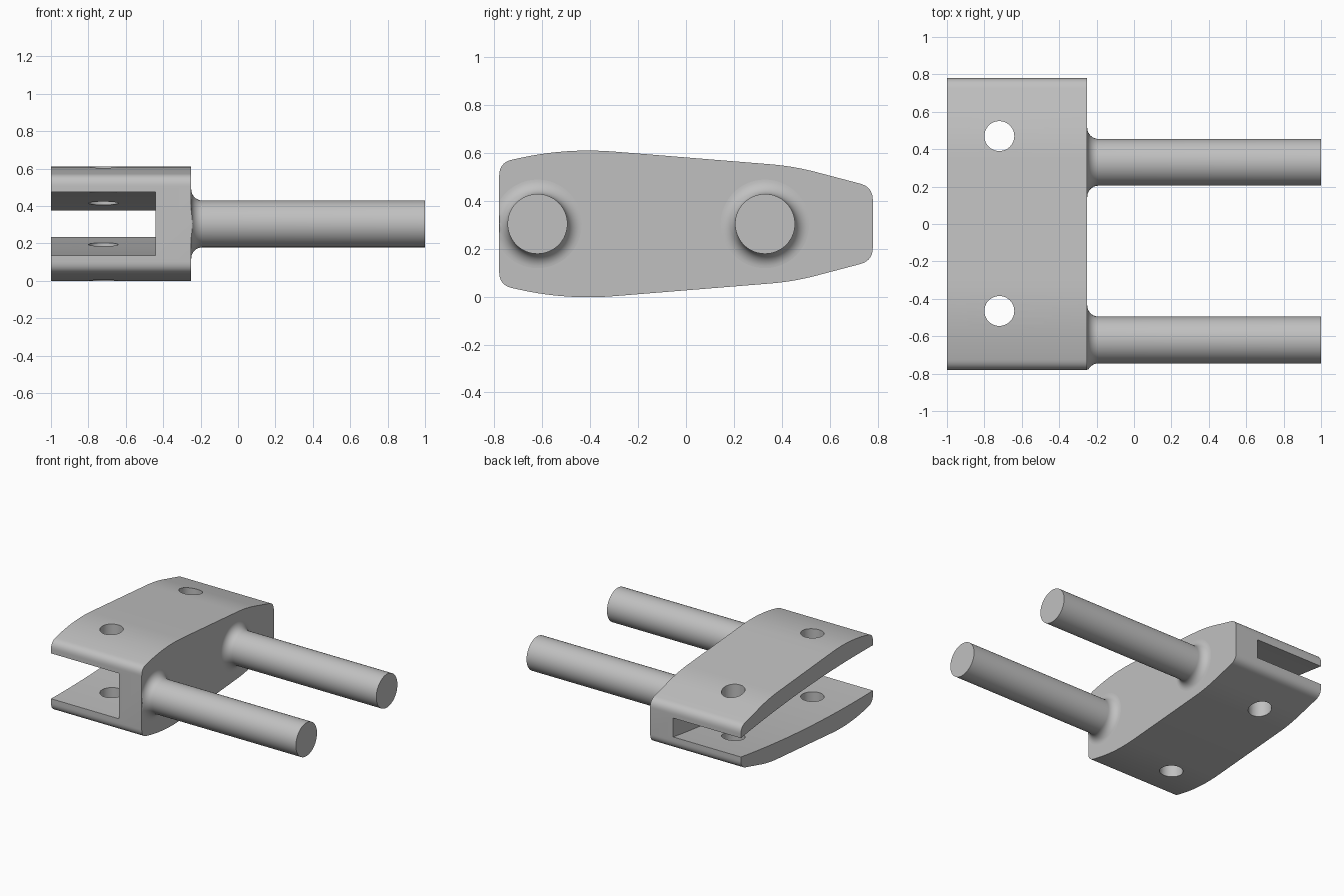
import bpy, bmesh, math
from mathutils import Vector

old = bpy.data.objects.get("Cube")
if old:
    bpy.data.objects.remove(old)

MID = 0.304            # height of the symmetry plane
BACK_FACE = -0.25      # side of the block that carries the pins

grey = bpy.data.materials.new("plain_grey")
grey.use_nodes = True
colour = (0.53, 0.53, 0.53, 1)
grey.diffuse_color = colour
grey.node_tree.nodes["Principled BSDF"].inputs["Base Color"].default_value = colour


def finish(name, bm):
    bmesh.ops.recalc_face_normals(bm, faces=bm.faces)
    mesh = bpy.data.meshes.new(name)
    bm.to_mesh(mesh)
    bm.free()
    mesh.materials.append(grey)
    obj = bpy.data.objects.new(name, mesh)
    bpy.context.collection.objects.link(obj)
    return obj


def select(obj):
    bpy.ops.object.select_all(action="DESELECT")
    obj.select_set(True)
    bpy.context.view_layer.objects.active = obj


def rounded(corners, steps=10):
    """Replace each (y, z, cut) corner of an outline with a smooth curve."""
    pts = []
    for i, (y, z, cut) in enumerate(corners):
        c = Vector((y, z))
        before = Vector(corners[i - 1][:2])
        after = Vector(corners[(i + 1) % len(corners)][:2])
        a = c + (before - c).normalized() * cut
        b = c + (after - c).normalized() * cut
        for k in range(steps + 1):
            t = k / steps
            pts.append(a * (1 - t) ** 2 + c * 2 * t * (1 - t) + b * t * t)
    return pts


def prism(name, outline, x0, x1):
    bm = bmesh.new()
    face = bm.faces.new([bm.verts.new((x0, y, z)) for y, z in outline])
    ext = bmesh.ops.extrude_face_region(bm, geom=[face])
    verts = [v for v in ext["geom"] if isinstance(v, bmesh.types.BMVert)]
    bmesh.ops.translate(bm, verts=verts, vec=(x1 - x0, 0, 0))
    return finish(name, bm)


def cut(target, cutter):
    cutter.hide_render = True
    mod = target.modifiers.new("cut", "BOOLEAN")
    mod.operation = "DIFFERENCE"
    mod.solver = "EXACT"
    mod.object = cutter
    select(target)
    bpy.ops.object.modifier_apply(modifier=mod.name)
    bpy.data.objects.remove(cutter)


# Block: tapered, domed outline mirrored about its middle plane
upper = [(-0.78, 0.56, 0.055), (-0.5, 0.622, 0.2), (0.45, 0.545, 0.1), (0.78, 0.458, 0.055)]
lower = [(y, 2 * MID - z, c) for y, z, c in reversed(upper)]
block = prism("clamp_block", rounded(upper + lower), -1, BACK_FACE)

# Slot: curved jaws narrowing toward the rear
ys = [-0.9 + 1.8 * i / 32 for i in range(33)]
half = [(y, 0.171 - 0.052 * (y + 0.61) ** 2) for y in ys]
slot = [(y, MID + h) for y, h in half] + [(y, MID - h) for y, h in reversed(half)]
cut(block, prism("slot_cutter", slot, -1.2, -0.44))

# Bolt holes through both jaws
for y in (-0.465, 0.47):
    bm = bmesh.new()
    bmesh.ops.create_cone(bm, cap_ends=True, segments=48, radius1=0.08, radius2=0.08, depth=2)
    bmesh.ops.translate(bm, verts=bm.verts, vec=(-0.72, y, MID))
    cut(block, finish("hole_cutter", bm))


# Pins: turned profile with a fillet at the root, trimmed at the block edge
def pin(name, y, radius=0.125, fillet=0.06, segments=64):
    profile = [(BACK_FACE - 0.01, radius + fillet)]
    for k in range(11):
        a = math.pi / 2 * k / 10
        profile.append((BACK_FACE + fillet * (1 - math.cos(a)),
                        radius + fillet * (1 - math.sin(a))))
    profile.append((1, radius))
    bm = bmesh.new()
    rings = []
    for x, r in profile:
        angles = [2 * math.pi * s / segments for s in range(segments)]
        rings.append([bm.verts.new((x, max(y + r * math.cos(a), -0.779), MID + r * math.sin(a)))
                      for a in angles])
    for a, b in zip(rings, rings[1:]):
        for s in range(segments):
            n = (s + 1) % segments
            bm.faces.new((a[s], a[n], b[n], b[s]))
    bm.faces.new(rings[0])
    bm.faces.new(rings[-1])
    return finish(name, bm)


parts = [block, pin("front_pin", -0.62), pin("rear_pin", 0.33)]
for part in parts:
    select(part)
    bpy.ops.object.shade_smooth_by_angle(angle=math.radians(30))
